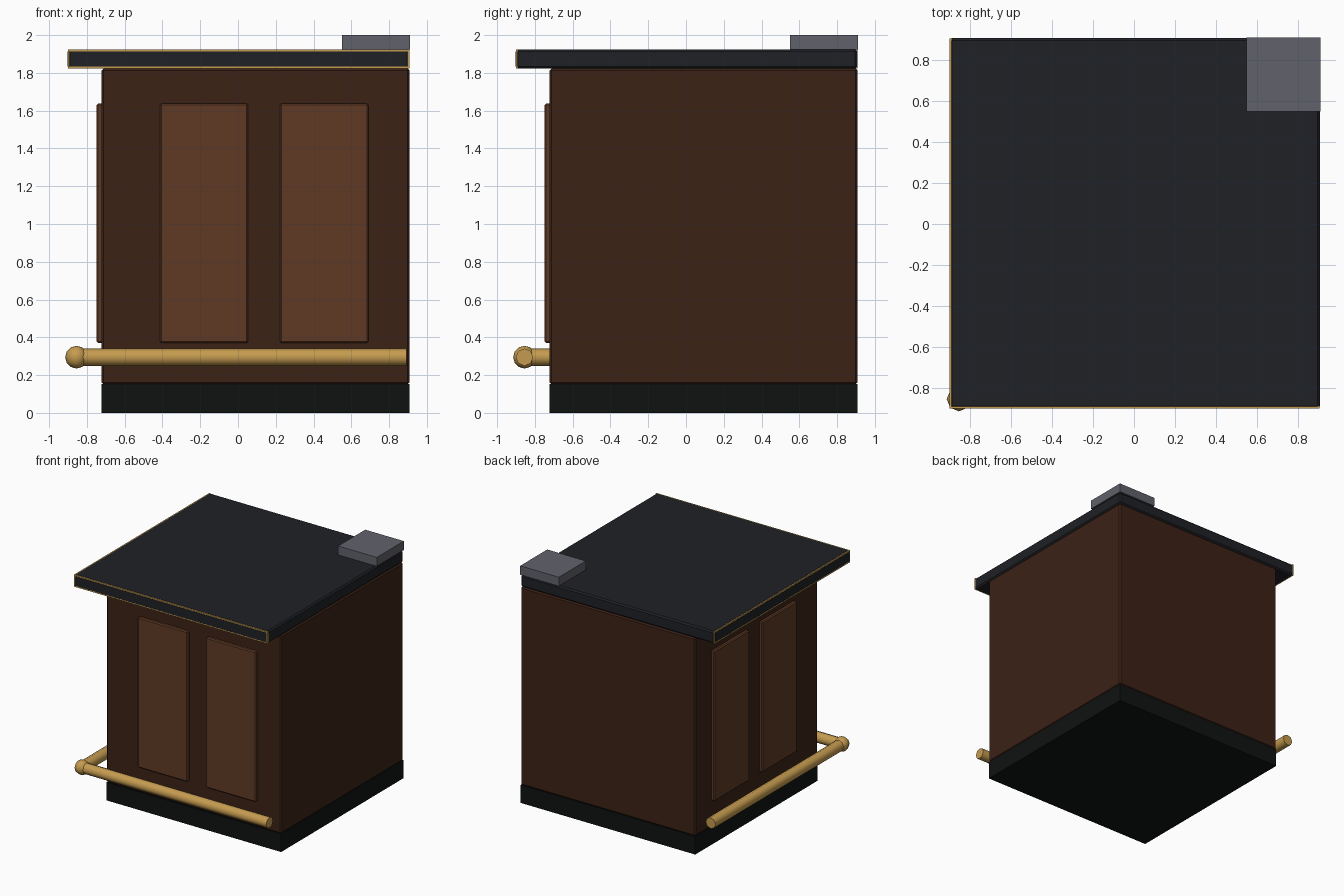
import bpy, math

if "Cube" in bpy.data.objects:
    bpy.data.objects.remove(bpy.data.objects["Cube"])


def material(name, color):
    m = bpy.data.materials.new(name)
    m.diffuse_color = (*color, 1)
    m.use_nodes = True
    m.node_tree.nodes["Principled BSDF"].inputs["Base Color"].default_value = m.diffuse_color
    return m


WOOD = material("dark_wood", (0.045, 0.016, 0.008))
PANEL = material("panel_wood", (0.115, 0.042, 0.018))
BRASS = material("brass", (0.56, 0.33, 0.08))
STONE = material("dark_stone", (0.014, 0.015, 0.019))
BLACK = material("black_plinth", (0.005, 0.006, 0.006))
GREY = material("grey_block", (0.12, 0.12, 0.15))


def box(name, lo, hi, mat, bevel=0):
    bpy.ops.mesh.primitive_cube_add(size=1, location=[(a + b) / 2 for a, b in zip(lo, hi)])
    o = bpy.context.object
    o.name = name
    o.scale = [b - a for a, b in zip(lo, hi)]
    bpy.ops.object.transform_apply(location=False, rotation=False, scale=True)
    o.data.materials.append(mat)
    if bevel:
        mod = o.modifiers.new("edge_bevel", 'BEVEL')
        mod.width = bevel
        mod.segments = 1
    return o


def swap(p):
    # front side <-> left side of the corner counter
    return (p[1], p[0], p[2])


E = 0.908      # flush back and right faces
F = -0.722     # front and left faces of the cabinet
T = -0.902     # front and left edges of the top

# Cabinet, plinth and worktop
box("plinth", (F, F, 0), (E, E, 0.152), BLACK)
box("cabinet", (F, F, 0.152), (E, E, 1.823), WOOD, 0.01)
box("counter_top", (T, T, 1.823), (E, E, 1.925), STONE, 0.012)
box("corner_block", (0.55, 0.55, 1.925), (0.91, 0.91, 2.0), GREY)

# Raised panels, brass edging and foot rail on the front and left sides
R, Z, END = -0.855, 0.295, 0.893
for side, f in (("front", lambda p: p), ("left", swap)):
    for i, (a, b) in enumerate(((-0.413, 0.053), (0.222, 0.69))):
        box(f"{side}_panel_{i + 1}", f((a, F - 0.026, 0.37)), f((b, F + 0.01, 1.638)), PANEL, 0.008)

    box(f"{side}_brass_edge", f((T + 0.001, T + 0.001, 1.824)),
        f((E - 0.001, T + 0.012, 1.924)), BRASS)

    rot = (0, math.pi / 2, 0) if side == "front" else (math.pi / 2, 0, 0)
    bpy.ops.mesh.primitive_cylinder_add(vertices=8, radius=0.046, depth=END - R,
                                        location=f(((R + END) / 2, R, Z)), rotation=rot)
    rail = bpy.context.object
    rail.name = f"{side}_foot_rail"
    rail.data.materials.append(BRASS)
    bpy.ops.object.shade_smooth_by_angle(angle=math.radians(50))

# Ball joint where the rails meet
bpy.ops.mesh.primitive_uv_sphere_add(segments=8, ring_count=6, radius=0.06, location=(R, R, Z))
ball = bpy.context.object
ball.name = "rail_corner_ball"
ball.data.materials.append(BRASS)
bpy.ops.object.shade_smooth_by_angle(angle=math.radians(50))
